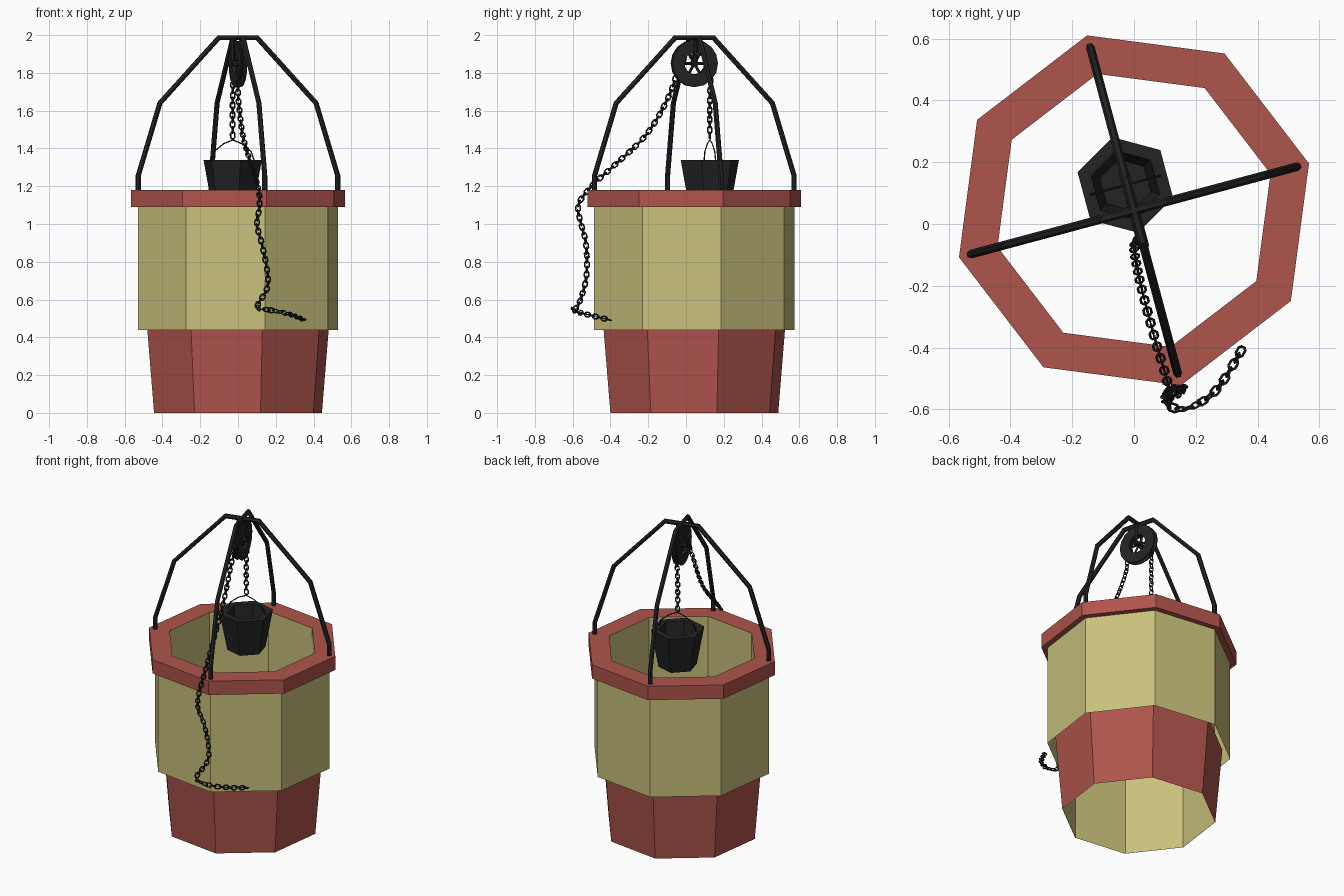
import bpy, bmesh, math
from mathutils import Vector, Matrix

if "Cube" in bpy.data.objects:
    bpy.data.objects.remove(bpy.data.objects["Cube"])

C = Vector((0, 0.044, 0))                      # well axis
ROT = math.radians(15)
U = Vector((math.cos(ROT), math.sin(ROT), 0))  # pulley axle direction
D = Vector((-math.sin(ROT), math.cos(ROT), 0)) # pulley plane direction
Z = Vector((0, 0, 1))


def material(name, col):
    m = bpy.data.materials.new(name)
    m.diffuse_color = (*col, 1)
    m.use_nodes = True
    m.node_tree.nodes["Principled BSDF"].inputs["Base Color"].default_value = m.diffuse_color
    return m


RED = material("red_paint", (0.43, 0.09, 0.073))
YELLOW = material("yellow_panel", (0.58, 0.53, 0.20))
BLACK = material("black_iron", (0.016, 0.017, 0.017))


def finish(bm, name, *mats, normals=True):
    if normals:
        bmesh.ops.recalc_face_normals(bm, faces=bm.faces[:])
    me = bpy.data.meshes.new(name)
    bm.to_mesh(me)
    bm.free()
    for m in mats:
        me.materials.append(m)
    ob = bpy.data.objects.new(name, me)
    bpy.context.collection.objects.link(ob)
    return ob


def bridge(bm, rings, closed=False):
    faces = []
    pairs = list(zip(rings, rings[1:]))
    if closed:
        pairs.append((rings[-1], rings[0]))
    for a, b in pairs:
        n = len(a)
        for i in range(n):
            j = (i + 1) % n
            faces.append(bm.faces.new((a[i], a[j], b[j], b[i])))
    return faces


def lathe(bm, profile, n, center, start=ROT, axes=(Vector((1, 0, 0)), Vector((0, 1, 0)), Z), closed=False):
    """Turn (radius, height) points into an n-sided shell."""
    X, Y, A = axes
    rings = []
    for r, h in profile:
        ring = []
        for i in range(n):
            a = start + 2 * math.pi * i / n
            ring.append(bm.verts.new(center + X * (r * math.cos(a)) + Y * (r * math.sin(a)) + A * h))
        rings.append(ring)
    bridge(bm, rings, closed)
    return rings


def tube(bm, pts, r, n=6, side=U, loop=False):
    """Sweep an n-sided section along points; side is a vector off the path plane."""
    pts = [Vector(p) for p in pts]
    m = len(pts)
    rings = []
    for k, p in enumerate(pts):
        prev = pts[k - 1] if (k or loop) else p
        nxt = pts[(k + 1) % m] if (k < m - 1 or loop) else p
        d0, d1 = (p - prev).normalized(), (nxt - p).normalized()
        t = (d0 + d1).normalized()
        s = (side - t * side.dot(t)).normalized()
        w = t.cross(s) / max(0.5, t.dot(d1 if d1.length else d0))
        rings.append([bm.verts.new(p + s * (r * math.cos(2 * math.pi * i / n)) + w * (r * math.sin(2 * math.pi * i / n)))
                      for i in range(n)])
    bridge(bm, rings, loop)
    if not loop:
        bm.faces.new(rings[0])
        bm.faces.new(rings[-1])


# Tapered octagonal base, running up a little inside the body
bm = bmesh.new()
lathe(bm, [(0.46, 0), (0.497, 0.44), (0.502, 0.50)], 8, C)
finish(bm, "well_base", RED)

# Body with inset yellow panels
bm = bmesh.new()
lathe(bm, [(0.549, 0.44), (0.549, 1.09)], 8, C)
sides = bm.faces[:]
bmesh.ops.inset_individual(bm, faces=sides, thickness=0.046, use_even_offset=True)
for f in sides:
    f.material_index = 1
finish(bm, "well_body", RED, YELLOW)

# Rim slab
bm = bmesh.new()
lathe(bm, [(0.549, 1.09), (0.586, 1.09), (0.586, 1.18), (0.457, 1.18)], 8, C)
finish(bm, "well_rim", RED)

# Inner lining, facing inward
bm = bmesh.new()
lathe(bm, [(0.458, 0), (0.457, 1.18)], 8, C)
bmesh.ops.recalc_face_normals(bm, faces=bm.faces[:])
bmesh.ops.reverse_faces(bm, faces=bm.faces[:])
finish(bm, "well_lining", YELLOW, normals=False)

# Two crossing arches
half = [(0.547, 1.17), (0.547, 1.255), (0.428, 1.64), (0.105, 1.986)]
for name, d, s in (("arch_side", U, D), ("arch_front", D, U)):
    bm = bmesh.new()
    path = [C + d * -r + Z * z for r, z in half] + [C + d * r + Z * z for r, z in reversed(half)]
    tube(bm, path, 0.014, 6, s)
    finish(bm, name, BLACK)

# Pulley wheel with groove, hub and spokes
P = C + Z * 1.85
bm = bmesh.new()
prof = [(0.058, -0.018), (0.125, -0.018), (0.125, -0.011), (0.085, -0.006),
        (0.085, 0.006), (0.125, 0.011), (0.125, 0.018), (0.058, 0.018)]
lathe(bm, prof, 16, P, 0, (D, Z, U), True)
for i in range(6):
    a = math.pi * i / 3
    tube(bm, [P, P + D * (0.065 * math.cos(a)) + Z * (0.065 * math.sin(a))], 0.008, 4)
tube(bm, [P - U * 0.034, P + U * 0.034], 0.016, 8, Z)
finish(bm, "pulley_wheel", BLACK)

# Pulley hanger
bm = bmesh.new()
for s in (-1, 1):
    tube(bm, [P + U * (0.028 * s) - Z * 0.015, P + U * (0.028 * s) + Z * 0.136], 0.009, 4)
finish(bm, "pulley_hanger", BLACK)

# Hexagonal bucket and thin handle
B = C + D * 0.085 + Vector((-0.006, 0, 0))
bm = bmesh.new()
rings = lathe(bm, [(0.115, 1.10), (0.16, 1.34), (0.115, 1.34), (0.085, 1.13)], 6, B, math.radians(-15))
bm.faces.new(rings[0])
bm.faces.new(rings[-1])
finish(bm, "bucket", BLACK)
bm = bmesh.new()
arc = [(-0.12, 1.33), (-0.1, 1.385), (-0.05, 1.425), (0, 1.445), (0.05, 1.425), (0.1, 1.385), (0.12, 1.33)]
tube(bm, [B + U * u + Z * z for u, z in arc], 0.0035, 4, D)
finish(bm, "bucket_handle", BLACK)

# Chain path: bucket, over the wheel, down outside the well
ctrl = [B + Z * 1.455, B + Z * 1.65]
ctrl += [P + D * (0.092 * math.cos(a)) + Z * (0.092 * math.sin(a)) for a in [math.pi * k / 6 for k in range(7)]]
ctrl += [Vector(p) for p in (
    (0.0, -0.065, 1.74), (0.01, -0.14, 1.58), (0.03, -0.23, 1.45), (0.07, -0.38, 1.31), (0.105, -0.50, 1.20),
    (0.115, -0.57, 1.10), (0.10, -0.555, 1.0), (0.125, -0.53, 0.90), (0.155, -0.525, 0.75),
    (0.155, -0.54, 0.66), (0.10, -0.575, 0.56), (0.15, -0.60, 0.548), (0.22, -0.575, 0.535),
    (0.28, -0.52, 0.52), (0.355, -0.395, 0.49))]
dense = []
for k in range(len(ctrl) - 1):
    a, b, c, d = ctrl[max(k - 1, 0)], ctrl[k], ctrl[k + 1], ctrl[min(k + 2, len(ctrl) - 1)]
    for i in range(24):
        t = i / 24
        dense.append(0.5 * (2 * b + (c - a) * t + (2 * a - 5 * b + 4 * c - d) * t * t + (3 * b - a - 3 * c + d) * t ** 3))
dense.append(ctrl[-1])

# Links placed at even spacing, each turned a quarter from the last
PITCH = 0.026
nodes, gap = [dense[0]], 0.0
for p, q in zip(dense, dense[1:]):
    gap += (q - p).length
    if gap >= PITCH:
        nodes.append(q)
        gap -= PITCH
bm = bmesh.new()
shape = [(0.017, 0.006), (0.009, 0.012), (-0.009, 0.012), (-0.017, 0.006)]
shape += [(x, -y) for x, y in reversed(shape)]
for k, (p, q) in enumerate(zip(nodes, nodes[1:])):
    t = (q - p).normalized()
    s = (U - t * U.dot(t)).normalized()
    w = t.cross(s)
    if k % 2:
        s, w = w, s
    mid = (p + q) / 2
    tube(bm, [mid + t * x + s * y for x, y in shape], 0.0042, 4, w, True)
finish(bm, "chain", BLACK)
